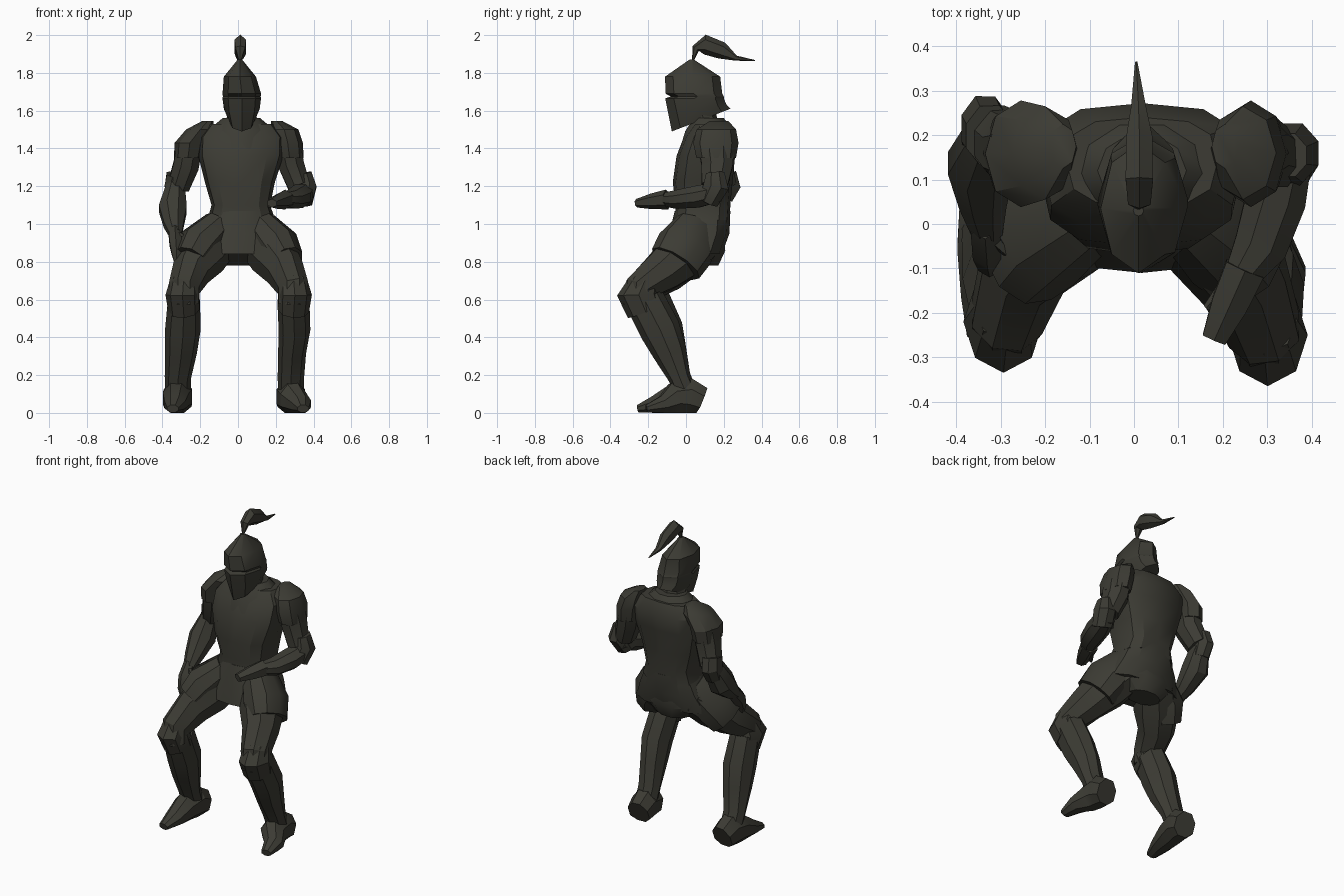
import bpy, bmesh, math
from mathutils import Vector

steel = bpy.data.materials.new("dark olive steel")
steel.diffuse_color = (0.045, 0.044, 0.034, 1)


def spow(v, p):
    return math.copysign(abs(v) ** p, v)


def skin(name, rings, angle=32):
    """Bridge a list of vertex rings into a closed object."""
    bm = bmesh.new()
    rows = [[bm.verts.new(p) for p in ring] for ring in rings]
    n = len(rows[0])
    for a, b in zip(rows, rows[1:]):
        for i in range(n):
            j = (i + 1) % n
            bm.faces.new((a[i], a[j], b[j], b[i]))
    bm.faces.new(rows[0])
    bm.faces.new(rows[-1])
    bmesh.ops.recalc_face_normals(bm, faces=bm.faces)
    me = bpy.data.meshes.new(name)
    bm.to_mesh(me)
    bm.free()
    for f in me.polygons:
        f.use_smooth = True
    me.set_sharp_from_angle(angle=math.radians(angle))
    me.materials.append(steel)
    ob = bpy.data.objects.new(name, me)
    bpy.context.collection.objects.link(ob)
    return ob


def stack(name, rings, n=8, p=1.0):
    """Rings (x, y, z, rx, ry, tilt) stacked in z; tilt raises the back."""
    out = []
    for x, y, z, rx, ry, tilt in rings:
        row = []
        for i in range(n):
            a = 2 * math.pi * i / n
            c, s = spow(math.cos(a), p), spow(math.sin(a), p)
            row.append((x + rx * c, y + ry * s, z + tilt * s))
        out.append(row)
    return skin(name, out)


def tube(name, pts, n=8, floor=None, phase=0.5):
    """Sections (x, y, z, width, depth) set square to their path."""
    cs = [Vector(q[:3]) for q in pts]
    grow = 1.05 if phase else 1.0
    out = []
    for k, q in enumerate(pts):
        t = (cs[min(k + 1, len(cs) - 1)] - cs[max(k - 1, 0)]).normalized()
        u = (Vector((1, 0, 0)) - t * t.x).normalized()
        v = t.cross(u)
        row = []
        for i in range(n):
            a = 2 * math.pi * (i + phase) / n
            w = cs[k] + (u * q[3] * math.cos(a) + v * q[4] * math.sin(a)) * grow
            if floor is not None:
                w.z = max(w.z, floor)
            row.append(w)
        out.append(row)
    return skin(name, out)


# Helmet with an eye slit cut into the front, and its plume
stack("helmet", [
    (0.02, 0.08, 1.55, 0.07, 0.155, 0.06),
    (0.02, 0.06, 1.61, 0.095, 0.155, 0.02),
    (0.02, 0.045, 1.665, 0.102, 0.155, 0.0),
    (0.02, 0.06, 1.675, 0.1, 0.14, 0.0),
    (0.02, 0.042, 1.69, 0.102, 0.15, 0.0),
    (0.01, 0.035, 1.78, 0.085, 0.146, 0.0),
    (0.01, 0.03, 1.87, 0.012, 0.012, 0.0)])
tube("plume", [
    (0.01, 0.037, 1.865, 0.006, 0.005), (0.012, 0.052, 1.93, 0.028, 0.02),
    (0.012, 0.1, 1.95, 0.034, 0.05), (0.012, 0.19, 1.918, 0.032, 0.043),
    (0.01, 0.265, 1.878, 0.018, 0.013), (0.005, 0.365, 1.865, 0.003, 0.003)], 6)
stack("neck", [(0.02, 0.1, 1.5, 0.09, 0.08, 0), (0.02, 0.08, 1.62, 0.07, 0.07, 0)])

# Body armour
stack("breastplate", [
    (0.018, 0.085, 1.02, 0.18, 0.145, 0),
    (0.015, 0.09, 1.1, 0.155, 0.145, 0),
    (0.01, 0.088, 1.22, 0.185, 0.158, 0),
    (0.015, 0.105, 1.36, 0.225, 0.155, 0),
    (0.018, 0.13, 1.46, 0.225, 0.142, 0),
    (0.018, 0.14, 1.53, 0.17, 0.1, 0)], 12, 0.7)
stack("gorget", [
    (0.018, 0.105, 1.45, 0.15, 0.145, 0.055),
    (0.018, 0.11, 1.51, 0.16, 0.12, 0.02),
    (0.018, 0.12, 1.56, 0.1, 0.085, 0.0)], 10)
stack("skirt", [
    (0.018, 0.04, 0.84, 0.27, 0.15, 0.0),
    (0.018, 0.07, 0.95, 0.215, 0.16, 0.0),
    (0.016, 0.088, 1.07, 0.16, 0.147, 0.0)], 12, 0.8)
stack("hips", [
    (0.015, 0.1, 0.78, 0.11, 0.075, 0), (0.015, 0.075, 0.86, 0.21, 0.14, 0),
    (0.015, 0.075, 0.95, 0.18, 0.13, 0)], 10)

# Legs: both sides share the layout, the pose differs slightly
for side, s, toe, kx, ky, ax, cw in (
        ("left", 1, (0.345, -0.19), 0.293, 0.0, 0.28, 0.08),
        ("right", -1, (0.345, -0.235), 0.286, 0.03, 0.318, 0.09)):
    tube(side + "_thigh", [
        (s * 0.1, 0.07, 0.93, 0.11, 0.13), (s * 0.185, -0.02, 0.835, 0.125, 0.135),
        (s * 0.25, -0.13 + ky, 0.745, 0.1, 0.11),
        (s * kx, -0.24 + ky, 0.66, 0.083, 0.088),
        (s * kx, -0.235 + ky, 0.58, 0.08, 0.1)])
    tube(side + "_tasset", [
        (s * 0.105 + 0.01, 0.055, 0.98, 0.095, 0.115), (s * 0.2, -0.005, 0.87, 0.125, 0.15),
        (s * 0.245, -0.055, 0.79, 0.105, 0.14)], 10)
    tube(side + "_knee_guard", [
        (s * kx, -0.22 + ky, 0.695, 0.075, 0.08), (s * (kx + 0.008), -0.25 + ky, 0.625, 0.09, 0.115),
        (s * kx, -0.215 + ky, 0.54, 0.083, 0.1)], 8, None, 0)
    tube(side + "_greave", [
        (s * kx, -0.22 + ky, 0.6, 0.085, 0.105),
        (s * (kx + 0.006), -0.137 + ky / 2, 0.44, cw + 0.004, 0.108),
        (s * (kx + ax) / 2, -0.085, 0.32, cw - 0.006, 0.09),
        (s * ax, -0.035, 0.19, 0.07, 0.06), (s * ax, 0.01, 0.08, 0.068, 0.06)], 8, None, 0)
    tube(side + "_boot", [
        (s * (ax - 0.005), 0.082, 0.06, 0.068, 0.08), (s * ax, 0.02, 0.085, 0.078, 0.1),
        (s * (ax + 0.01), -0.06, 0.075, 0.072, 0.085),
        (s * (toe[0] - 0.01), toe[1] + 0.07, 0.042, 0.056, 0.05),
        (s * toe[0], toe[1] - 0.02, 0.022, 0.032, 0.02)], 8, 0.0)

# Shoulders and upper arms
for side, s, top, ey in (("left", 1, 0.245, 0.15), ("right", -1, 0.2, 0.2)):
    dx = 0.008 if s > 0 else 0.0
    stack(side + "_pauldron", [
        (s * (0.265 + dx), 0.16, 1.35, 0.075, 0.105, 0),
        (s * (0.255 + dx), 0.158, 1.43, 0.08, 0.12, 0),
        (s * top, 0.16, 1.5, 0.075, 0.105, 0),
        (s * (top - 0.04), 0.175, 1.545, 0.03, 0.05, 0)])
    tube(side + "_upper_arm", [
        (s * (0.255 + dx), 0.16, 1.42, 0.07, 0.1), (s * (0.275 + dx), 0.165, 1.31, 0.07, 0.085),
        (s * (0.315 + dx), ey, 1.2, 0.06, 0.07)])

# Left arm bent across the waist
tube("left_elbow_guard", [
    (0.345, 0.155, 1.27, 0.045, 0.05), (0.355, 0.16, 1.2, 0.062, 0.07),
    (0.335, 0.12, 1.12, 0.06, 0.055)])
tube("left_forearm", [
    (0.35, 0.17, 1.17, 0.055, 0.055), (0.32, 0.06, 1.145, 0.07, 0.06),
    (0.285, -0.05, 1.13, 0.062, 0.05), (0.24, -0.12, 1.13, 0.04, 0.035)])
tube("left_hand", [
    (0.25, -0.1, 1.13, 0.05, 0.05), (0.215, -0.18, 1.12, 0.045, 0.04),
    (0.18, -0.26, 1.11, 0.03, 0.022)], 6)
tube("left_thumb", [(0.23, -0.11, 1.11, 0.02, 0.02), (0.165, -0.19, 1.095, 0.01, 0.01)], 5)

# Right arm hanging beside the thigh
tube("right_elbow_guard", [
    (-0.325, 0.2, 1.26, 0.055, 0.07), (-0.335, 0.215, 1.2, 0.055, 0.075),
    (-0.335, 0.19, 1.14, 0.05, 0.06)])
tube("right_forearm", [
    (-0.33, 0.2, 1.2, 0.05, 0.065), (-0.345, 0.135, 1.08, 0.076, 0.08),
    (-0.34, 0.05, 1.0, 0.055, 0.055), (-0.33, -0.02, 0.945, 0.035, 0.035)])
tube("right_hand", [
    (-0.335, 0.0, 0.96, 0.036, 0.045), (-0.33, -0.06, 0.9, 0.036, 0.045),
    (-0.325, -0.09, 0.84, 0.028, 0.03), (-0.325, -0.095, 0.785, 0.01, 0.012)], 6)
tube("right_thumb", [(-0.32, -0.03, 0.95, 0.016, 0.016), (-0.27, -0.08, 0.93, 0.007, 0.007)], 5)
